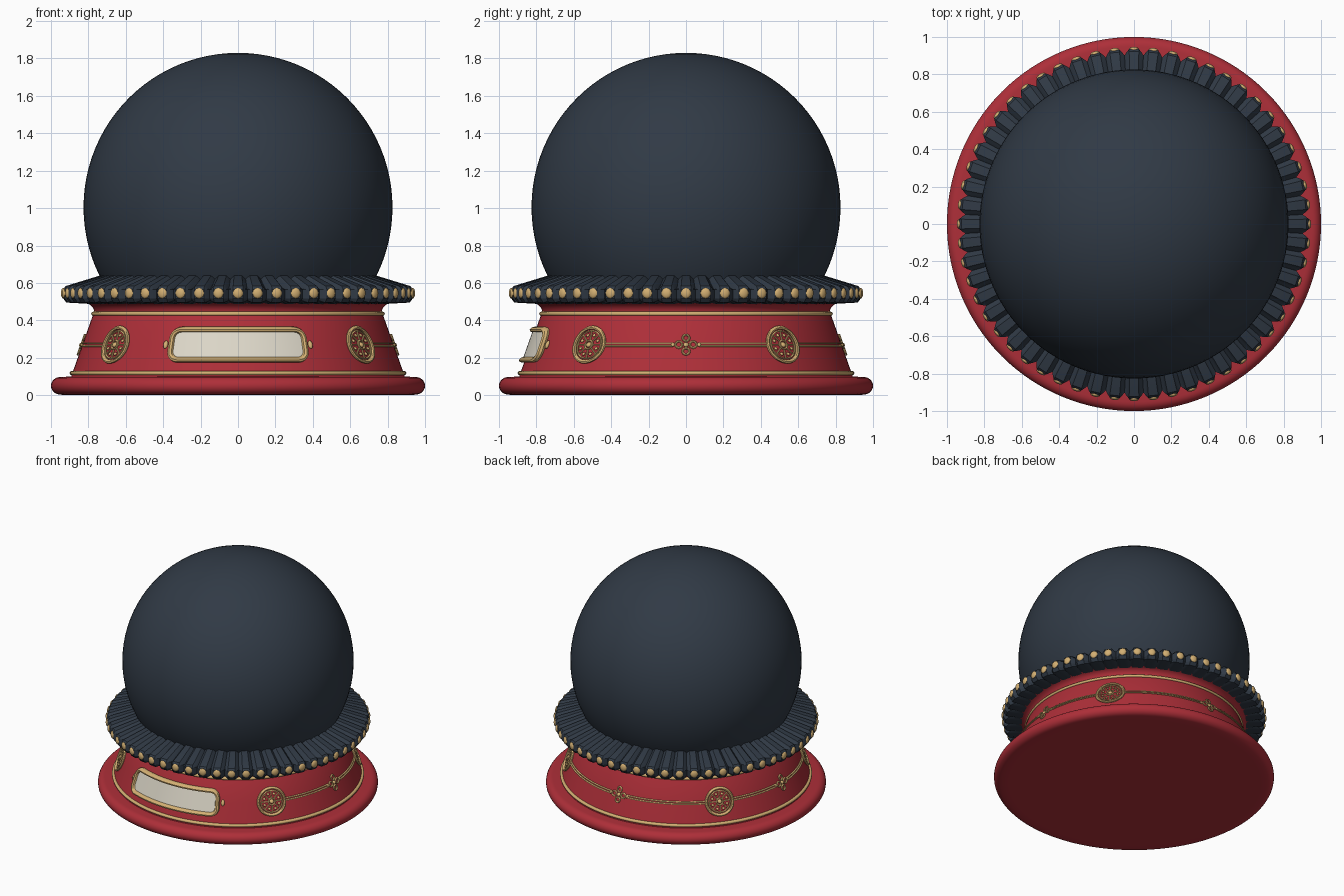
import bpy, bmesh, math
from math import sin, cos, pi, sqrt, radians
from mathutils import Matrix, Vector

if "Cube" in bpy.data.objects:
    bpy.data.objects.remove(bpy.data.objects["Cube"])


def material(name, rgb):
    m = bpy.data.materials.new(name)
    m.use_nodes = True
    m.diffuse_color = (*rgb, 1)
    m.node_tree.nodes["Principled BSDF"].inputs["Base Color"].default_value = (*rgb, 1)
    return m


NAVY = material("navy", (0.03, 0.042, 0.06))
RED = material("red", (0.42, 0.028, 0.04))
GOLD = material("gold", (0.65, 0.43, 0.17))
CREAM = material("cream", (0.72, 0.68, 0.58))


def finish(name, bm, mat, angle=35):
    bmesh.ops.recalc_face_normals(bm, faces=bm.faces)
    me = bpy.data.meshes.new(name)
    bm.to_mesh(me)
    bm.free()
    me.materials.append(mat)
    ob = bpy.data.objects.new(name, me)
    bpy.context.collection.objects.link(ob)
    bpy.ops.object.select_all(action="DESELECT")
    ob.select_set(True)
    bpy.context.view_layer.objects.active = ob
    bpy.ops.object.shade_smooth_by_angle(angle=radians(angle))
    return ob


def bridge(bm, rings, closed):
    """Join consecutive rings of vertices with quads."""
    pairs = list(zip(rings, rings[1:])) + ([(rings[-1], rings[0])] if closed else [])
    for a, b in pairs:
        for j in range(len(a)):
            k = (j + 1) % len(a)
            bm.faces.new((a[j], a[k], b[k], b[j]))


def lathe(name, profile, mat, steps=128, shape=None, angle=35):
    """Revolve (r, z) points; shape may shift each point by its turn."""
    bm = bmesh.new()
    rings = []
    for i, (r, z) in enumerate(profile):
        ring = []
        for s in range(steps):
            t = 2 * pi * s / steps
            dr, dz = shape(s, i) if shape else (0, 0)
            ring.append(bm.verts.new(((r + dr) * sin(t), -(r + dr) * cos(t), z + dz)))
        rings.append(ring)
    bridge(bm, rings, False)
    bm.faces.new(rings[0])
    bm.faces.new(rings[-1])
    return finish(name, bm, mat, angle)


# Ornaments are laid out flat (u across, v up, w outward), then wrapped on the wall
MID = 0.27


def wall_radius(z):
    return 0.885 - (z - 0.12) * 0.355


def wrap(bm, turn):
    for v in bm.verts:
        z = MID + v.co.y * 0.94
        t = turn + v.co.x / wall_radius(MID)
        r = wall_radius(z) + v.co.z
        v.co = (r * sin(t), -r * cos(t), z)


def tube(bm, path, radius, w, closed=True, depth=1.0, sides=8):
    """Sweep a round section along a flat path."""
    n = len(path)
    rings = []
    for i, (u, v) in enumerate(path):
        a = path[i - 1] if closed or i else path[0]
        b = path[(i + 1) % n] if closed or i < n - 1 else path[-1]
        side = Vector((a[1] - b[1], b[0] - a[0], 0)).normalized()
        ring = []
        for k in range(sides):
            q = 2 * pi * k / sides
            p = Vector((u, v, w)) + side * radius * cos(q)
            p.z += radius * depth * sin(q)
            ring.append(bm.verts.new(p))
        rings.append(ring)
    bridge(bm, rings, closed)


def circle(u, v, r, n=32):
    return [(u + r * cos(2 * pi * i / n), v + r * sin(2 * pi * i / n)) for i in range(n)]


def bead(bm, centre, size, seg=12):
    bmesh.ops.create_uvsphere(bm, u_segments=seg, v_segments=8, radius=1,
                              matrix=Matrix.Translation(centre) @ Matrix.Diagonal((*size, 1)))


# Dome
bm = bmesh.new()
bmesh.ops.create_uvsphere(bm, u_segments=96, v_segments=48, radius=0.826,
                          matrix=Matrix.Translation((0, 0, 1.004)))
finish("dome", bm, NAVY)

# Foot with a rounded rim, and the tapered wall with its flared neck
rim = [(0.95 + 0.05 * cos(q), 0.05 + 0.047 * sin(q))
       for q in [-pi / 2 + pi * i / 12 for i in range(13)]]
lathe("foot", [(0.9, 0), (0.93, 0)] + rim + [(0.88, 0.1)], RED)
neck = [(0.83 - 0.062 * cos(q), 0.44 + 0.055 * sin(q)) for q in [pi / 16 * i for i in range(8)]]
lathe("base_wall", [(0.895, 0.09), (wall_radius(0.12), 0.12), (wall_radius(0.27), 0.27),
                    (wall_radius(0.43), 0.43)] + neck, RED)

# Gold trim rings
for name, r, z in (("lower_trim_ring", 0.889, 0.118), ("upper_trim_ring", 0.774, 0.435)):
    lathe(name, [(r + 0.011 * cos(q), z + 0.011 * sin(q))
                 for q in [-pi / 2 + pi * i / 8 for i in range(9)]], GOLD)

# Pleated collar: wide lobes divided by narrow grooves
PLEATS = 56
LOBE = (0, 0.55, 1, 1, 1, 1, 1, 0.55)


def pleat(s, i):
    drop = 1 - LOBE[(s + 4) % 8]
    dr = -0.032 * drop if 1 <= i <= 4 else 0
    dz = (-0.022 if i < 2 else 0.012 if i == 4 else 0) * drop
    return dr, dz


lathe("pleated_collar", [(0.72, 0.645), (0.922, 0.583), (0.935, 0.566), (0.935, 0.518),
                         (0.918, 0.495), (0.78, 0.487)], NAVY, PLEATS * 8, pleat, 25)

# Gold studs around the collar
bm = bmesh.new()
for i in range(PLEATS):
    stud = bmesh.ops.create_uvsphere(bm, u_segments=12, v_segments=8, radius=1)["verts"]
    bmesh.ops.transform(bm, verts=stud, matrix=Matrix.Rotation(2 * pi * i / PLEATS, 4, "Z")
                        @ Matrix.Translation((0, -0.935, 0.545)) @ Matrix.Diagonal((0.027, 0.012, 0.028, 1)))
finish("collar_studs", bm, GOLD)

# Front plaque: cream panel in a rounded gold frame
HALF_U, HALF_V, CORNER = 0.362, 0.086, 0.05
cols = [-HALF_U * cos(pi * i / 48) for i in range(49)]


def half_height(u):
    over = max(0, abs(u) - (HALF_U - CORNER))
    return HALF_V - CORNER + sqrt(max(0, CORNER ** 2 - over ** 2))


bm = bmesh.new()
columns = [[bm.verts.new((u, half_height(u) * f, 0.014)) for f in (-1, 0, 1)] for u in cols]
for a, b in zip(columns, columns[1:]):
    for j in range(2):
        bm.faces.new((a[j], b[j], b[j + 1], a[j + 1]))
wrap(bm, 0)
finish("plaque_panel", bm, CREAM)

bm = bmesh.new()
outline = [(u, -half_height(u)) for u in cols] + [(u, half_height(u)) for u in reversed(cols)]
tube(bm, outline, 0.016, 0.012, depth=1.3)
for s in (-1, 1):
    bead(bm, (s * 0.4, 0, 0.004), (0.013, 0.024, 0.012))
wrap(bm, 0)
finish("plaque_frame", bm, GOLD)

# Wheel medallions
MEDAL = radians(51.7)
turns = {"front_left": MEDAL, "back_left": pi - MEDAL, "back_right": pi + MEDAL, "front_right": -MEDAL}
for name, turn in turns.items():
    bm = bmesh.new()
    tube(bm, circle(0, 0, 0.097, 40), 0.011, 0.008)
    tube(bm, circle(0, 0, 0.078, 40), 0.005, 0.006)
    tube(bm, circle(0, 0, 0.024, 20), 0.006, 0.008)
    bead(bm, (0, 0, 0.006), (0.016, 0.016, 0.014))
    for i in range(8):
        c, s = cos(pi * i / 4), sin(pi * i / 4)
        tube(bm, [(0.024 * c, 0.024 * s), (0.08 * c, 0.08 * s)], 0.005, 0.005, closed=False)
        c, s = cos(pi * (i + 0.5) / 4), sin(pi * (i + 0.5) / 4)
        bead(bm, (0.057 * c, 0.057 * s, 0.005), (0.01, 0.01, 0.008), 8)
    wrap(bm, turn)
    finish(name + "_medallion", bm, GOLD)

# Four-petal rosettes on the sides and back
for name, turn in {"left": pi / 2, "back": pi, "right": -pi / 2}.items():
    bm = bmesh.new()
    for i in range(4):
        c, s = cos(pi * i / 2), sin(pi * i / 2)
        tube(bm, circle(0.038 * c, 0.038 * s, 0.018, 16), 0.006, 0.006)
    bead(bm, (0, 0, 0.005), (0.014, 0.014, 0.012))
    for s in (-1, 1):
        bead(bm, (s * 0.07, 0, 0.004), (0.01, 0.012, 0.009), 8)
    wrap(bm, turn)
    finish(name + "_rosette", bm, GOLD)

# Double cords linking medallions and rosettes
R = wall_radius(MID)
links = {"left_front": (MEDAL, pi / 2), "left_back": (pi - MEDAL, pi / 2), "back_left": (pi - MEDAL, pi),
         "back_right": (pi + MEDAL, pi), "right_back": (pi + MEDAL, 1.5 * pi),
         "right_front": (2 * pi - MEDAL, 1.5 * pi)}
for name, (medal, rosette) in links.items():
    way = 1 if rosette > medal else -1
    start, end = way * 0.1, (rosette - medal) * R - way * 0.068
    bm = bmesh.new()
    for v in (-0.008, 0.008):
        tube(bm, [(start + (end - start) * i / 20, v) for i in range(21)], 0.0055, 0.003, closed=False)
    wrap(bm, medal)
    finish(name + "_cord", bm, GOLD)
